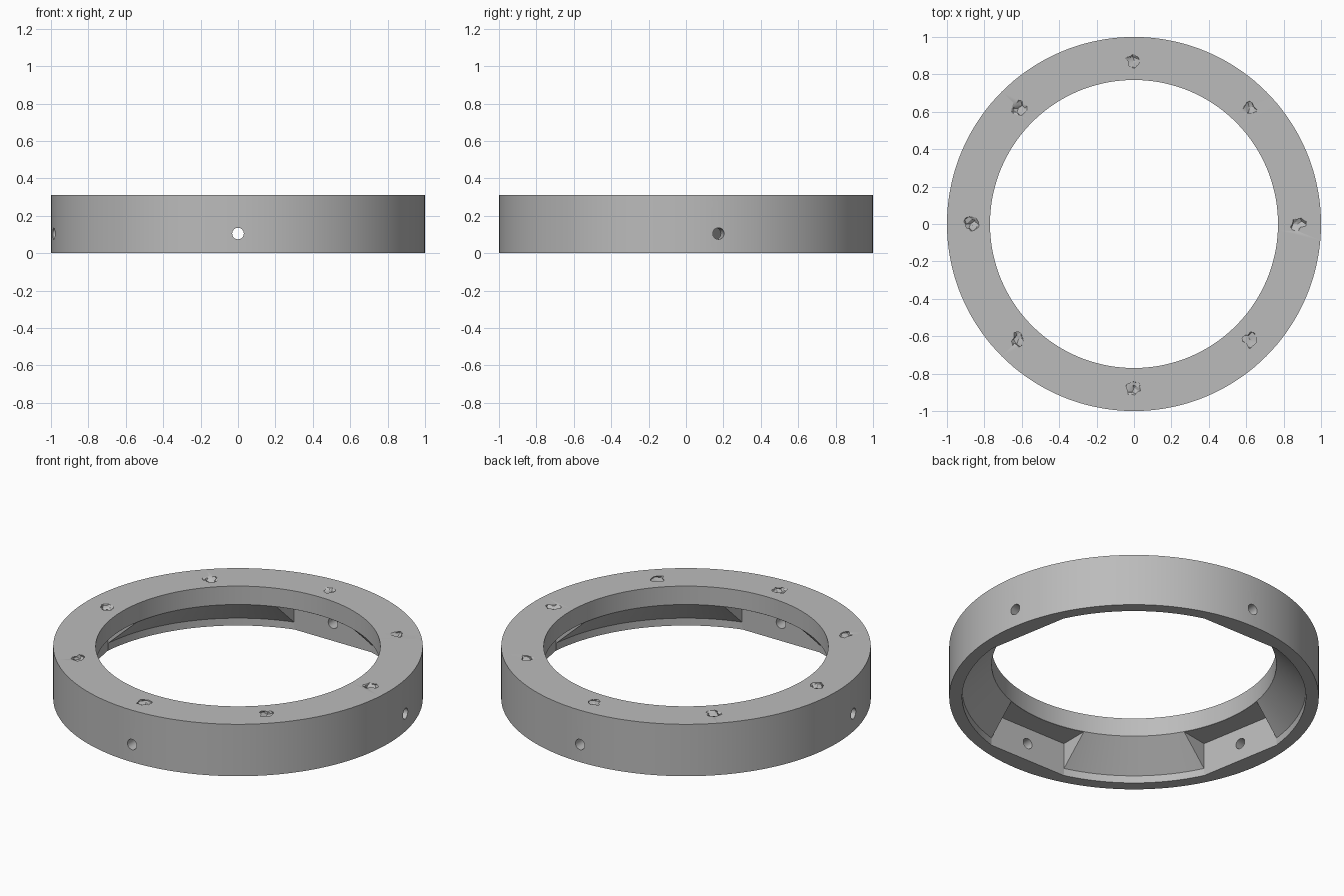
import bpy, bmesh, math, random
from mathutils import Matrix, Vector

if "Cube" in bpy.data.objects:
    bpy.data.objects.remove(bpy.data.objects["Cube"])

random.seed(4)
HEIGHT = 0.31
PORTS = [math.radians(a) for a in (10, 90, 190, 270)]

grey = bpy.data.materials.new("plain_grey")
grey.diffuse_color = (0.5, 0.5, 0.5, 1)
grey.use_nodes = True
grey.node_tree.nodes["Principled BSDF"].inputs["Base Color"].default_value = grey.diffuse_color


def make_object(name, bm):
    bmesh.ops.recalc_face_normals(bm, faces=bm.faces)
    mesh = bpy.data.meshes.new(name)
    bm.to_mesh(mesh)
    bm.free()
    mesh.materials.append(grey)
    obj = bpy.data.objects.new(name, mesh)
    bpy.context.collection.objects.link(obj)
    return obj


def lathe(name, profile, steps=144):
    bm = bmesh.new()
    rings = []
    for i in range(steps):
        a = 2 * math.pi * i / steps
        rings.append([bm.verts.new((r * math.cos(a), r * math.sin(a), z)) for r, z in profile])
    n = len(profile)
    for i in range(steps):
        p, q = rings[i], rings[(i + 1) % steps]
        for j in range(n):
            k = (j + 1) % n
            bm.faces.new((p[j], q[j], q[k], p[k]))
    return make_object(name, bm)


def port_boxes(name, near, far, half, z0, z1):
    """One box facing the centre at every port."""
    bm = bmesh.new()
    for a in PORTS:
        m = (Matrix.Rotation(a, 4, 'Z')
             @ Matrix.Translation(((near + far) / 2, 0, (z0 + z1) / 2))
             @ Matrix.Diagonal((far - near, 2 * half, z1 - z0, 1)))
        bmesh.ops.create_cube(bm, size=1, matrix=m)
    return make_object(name, bm)


def combine(target, tool, operation):
    mod = target.modifiers.new(tool.name, 'BOOLEAN')
    mod.object, mod.operation, mod.solver = tool, operation, 'EXACT'
    bpy.context.view_layer.objects.active = target
    bpy.ops.object.modifier_apply(modifier=mod.name)
    bpy.data.objects.remove(tool)


# Ring: thin skirt, sloping inside, vertical lip below the flat top
ring = lathe("ring_body", [(1, 0), (1, HEIGHT), (0.77, HEIGHT), (0.77, 0.20),
                           (0.93, 0.044), (0.93, 0)])

# Flat pads inside the skirt, then square pockets cut back to the pad faces
combine(ring, port_boxes("pads", 0.88, 0.95, 0.255, 0, 0.19), 'UNION')
combine(ring, port_boxes("pockets", 0.5, 0.895, 0.256, -0.1, 0.199), 'DIFFERENCE')

# Round radial screw holes through the pads
bm = bmesh.new()
for a in PORTS:
    m = (Matrix.Rotation(a, 4, 'Z') @ Matrix.Translation((0.95, 0, 0.105))
         @ Matrix.Rotation(math.pi / 2, 4, 'Y'))
    bmesh.ops.create_cone(bm, cap_ends=True, segments=24, radius1=0.031,
                          radius2=0.031, depth=0.3, matrix=m)
combine(ring, make_object("holes", bm), 'DIFFERENCE')

# Small rough pits around the top face
bm = bmesh.new()
for i in range(8):
    a = i * math.pi / 4
    centre = Vector((0.875 * math.cos(a), 0.875 * math.sin(a), HEIGHT + 0.003))
    made = bmesh.ops.create_icosphere(bm, subdivisions=2, radius=1)
    for v in made["verts"]:
        v.co = v.co * random.uniform(0.55, 1.25)
        v.co = centre + Vector((v.co.x * 0.043, v.co.y * 0.043, v.co.z * 0.022))
combine(ring, make_object("pits", bm), 'DIFFERENCE')

ring.select_set(True)
bpy.context.view_layer.objects.active = ring
bpy.ops.object.shade_smooth_by_angle(angle=math.radians(25))
